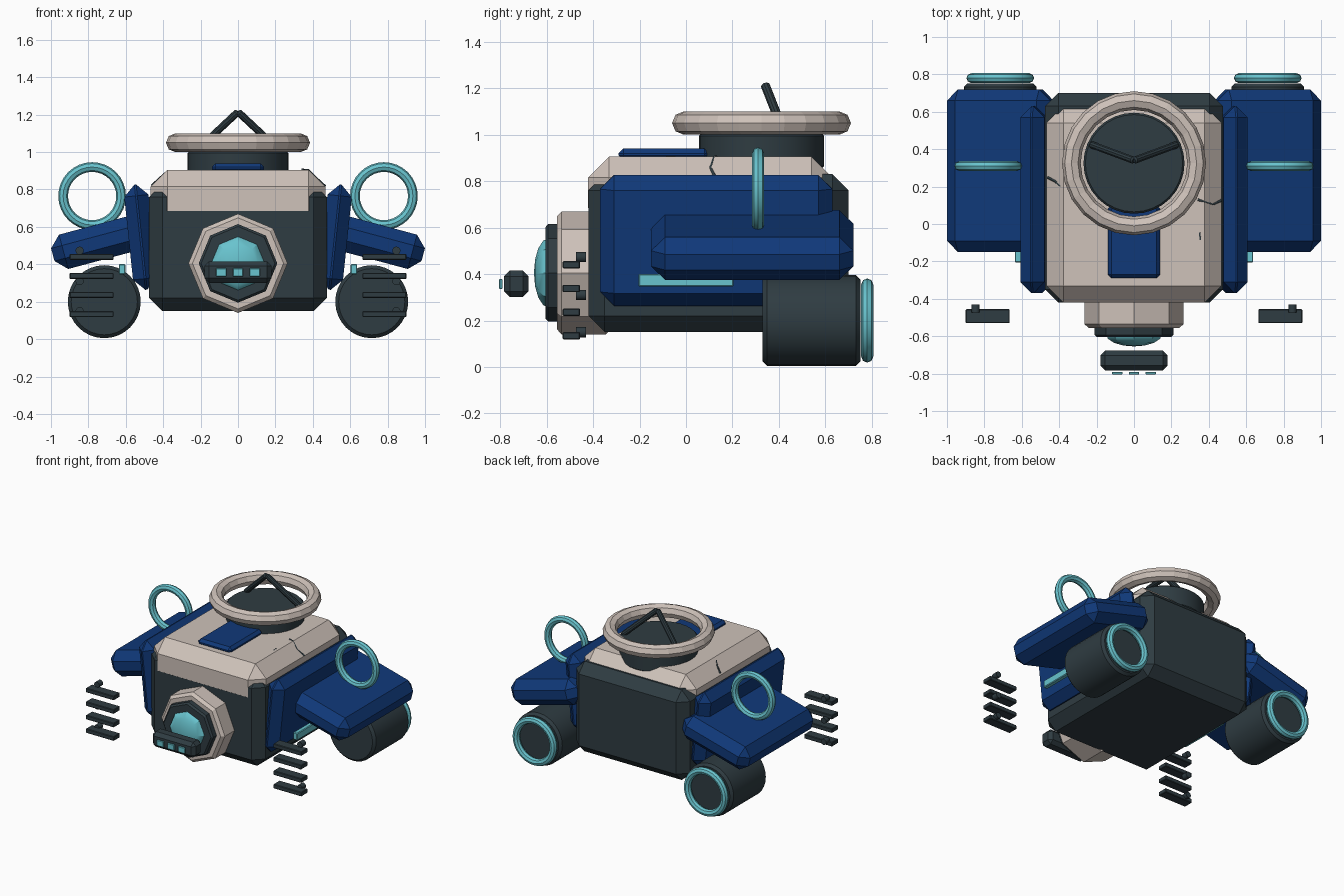
import bpy, math
from mathutils import Vector

cube = bpy.data.objects.get("Cube")
if cube:
    bpy.data.objects.remove(cube, do_unlink=True)


def material(name, r, g, b):
    m = bpy.data.materials.new(name)
    m.use_nodes = True
    m.diffuse_color = (r, g, b, 1)
    m.node_tree.nodes["Principled BSDF"].inputs["Base Color"].default_value = (r, g, b, 1)
    return m


CREAM = material("cream", 0.62, 0.54, 0.49)
DARK = material("dark slate", 0.028, 0.045, 0.054)
BLUE = material("navy blue", 0.005, 0.04, 0.19)
TEAL = material("light teal", 0.14, 0.55, 0.62)
ALONG_Y = (math.radians(90), 0, 0)


def finish(name, mat, bevel=0.0, smooth=False):
    ob = bpy.context.object
    ob.name = name
    ob.data.materials.append(mat)
    if bevel:
        mod = ob.modifiers.new("chamfer", 'BEVEL')
        mod.width = bevel
        mod.segments = 1
        mod.limit_method = 'ANGLE'
        mod.angle_limit = math.radians(50)
    if smooth:
        bpy.ops.object.shade_smooth_by_angle(angle=math.radians(35))
    return ob


def box(name, mat, center, size, bevel=0.0, tilt=0.0):
    bpy.ops.mesh.primitive_cube_add(size=1, location=center)
    ob = bpy.context.object
    ob.scale = size
    bpy.ops.object.transform_apply(location=False, rotation=False, scale=True)
    ob.rotation_euler = (0, math.radians(tilt), 0)
    return finish(name, mat, bevel)


def cylinder(name, mat, center, radius, depth, sides=32, rot=(0, 0, 0), bevel=0.0, smooth=True):
    bpy.ops.mesh.primitive_cylinder_add(vertices=sides, radius=radius, depth=depth,
                                        location=center, rotation=rot)
    return finish(name, mat, bevel, smooth)


def ring(name, mat, center, major, minor, rot=(0, 0, 0), sides=32, smooth=True):
    bpy.ops.mesh.primitive_torus_add(major_radius=major, minor_radius=minor, major_segments=sides,
                                     minor_segments=8, location=center, rotation=rot)
    return finish(name, mat, 0, smooth)


def rod(name, mat, start, end, radius):
    a, b = Vector(start), Vector(end)
    rot = (b - a).to_track_quat('Z', 'Y').to_euler()
    return cylinder(name, mat, (a + b) / 2, radius, (b - a).length, 10, rot, radius * 0.4)


def crack(name, points):
    # Thin jagged line lying on the shell
    curve = bpy.data.curves.new(name, 'CURVE')
    curve.dimensions = '3D'
    curve.bevel_depth = 0.009
    curve.bevel_resolution = 0
    spline = curve.splines.new('POLY')
    spline.points.add(len(points) - 1)
    for p, co in zip(spline.points, points):
        p.co = (*co, 1)
    curve.materials.append(DARK)
    bpy.context.collection.objects.link(bpy.data.objects.new(name, curve))


# Hull and upper shell
box("hull", DARK, (0, 0.14, 0.49), (0.95, 1.12, 0.68), 0.07)
box("upper_shell", CREAM, (0, 0.105, 0.75), (0.935, 1.052, 0.31), 0.09)
box("roof_hatch", BLUE, (0, -0.095, 0.915), (0.28, 0.39, 0.05), 0.02)

# Cracks in the shell
crack("crack_left", [(0.34, 0.13, 0.903), (0.375, 0.12, 0.9), (0.42, 0.105, 0.856),
                     (0.465, 0.125, 0.815)])
crack("crack_right", [(-0.39, 0.2, 0.884), (-0.42, 0.23, 0.856), (-0.46, 0.25, 0.82)])
crack("chip_left", [(0.35, -0.045, 0.9), (0.355, -0.085, 0.9)])

# Turret hub, dish ring and antenna
cylinder("turret_hub", DARK, (0, 0.325, 0.93), 0.27, 0.15, 32, bevel=0.01)
dish = ring("dish_ring", CREAM, (0, 0.325, 1.05), 0.335, 0.05, sides=24, smooth=False)
for side in (-1, 1):
    rod("antenna_rod", DARK, (0, 0.34, 1.215), (side * 0.23, 0.425, 1.0), 0.02)

# Nose housing, collar and lens
nose_y = -0.44
cylinder("nose_housing", CREAM, (0, nose_y, 0.405), 0.265, 0.23, 8, ALONG_Y, 0.02, False)
cylinder("nose_collar", DARK, (0, -0.565, 0.405), 0.21, 0.08, 8, ALONG_Y, 0.012, False)
bpy.ops.mesh.primitive_uv_sphere_add(segments=8, ring_count=8, radius=0.15,
                                     location=(0, -0.59, 0.405), rotation=ALONG_Y)
bpy.context.object.scale = (1, 1, 0.43)
finish("lens", TEAL, 0, True)

# Sensor bar with three lights
box("sensor_bar", DARK, (0, -0.73, 0.358), (0.36, 0.105, 0.115), 0.025)
for x in (-0.09, 0, 0.09):
    box("sensor_light", TEAL, (x, -0.797, 0.357), (0.056, 0.014, 0.044), 0.003)

for s, word in ((1, "left"), (-1, "right")):
    # Side armour and wing
    box(word + "_side_panel", BLUE, (s * 0.52, 0.13, 0.545), (0.13, 1.0, 0.565), 0.06, s * 6)
    box(word + "_light_strip", TEAL, (s * 0.62, 0, 0.373), (0.035, 0.41, 0.055), 0.005)
    box(word + "_wing", BLUE, (s * 0.715, 0.285, 0.525), (0.57, 0.87, 0.19), 0.06, s * 15)
    ring(word + "_wing_ring", TEAL, (s * 0.78, 0.31, 0.765), 0.155, 0.026, ALONG_Y)

    # Thruster
    cylinder(word + "_thruster", DARK, (s * 0.715, 0.54, 0.2), 0.195, 0.42, 32, ALONG_Y, 0.018)
    ring(word + "_thruster_ring", TEAL, (s * 0.715, 0.78, 0.2), 0.155, 0.026, ALONG_Y)

    # Vent slats and bolts
    for i in range(4):
        box(word + "_vent_slat", DARK, (s * 0.783, -0.493, 0.44 - i * 0.102),
            (0.235, 0.075, 0.032), 0.004)
    for z in (0.473, 0.31, 0.15):
        cylinder(word + "_vent_bolt", DARK, (s * 0.847, -0.452, z), 0.022, 0.045, 12, ALONG_Y)
